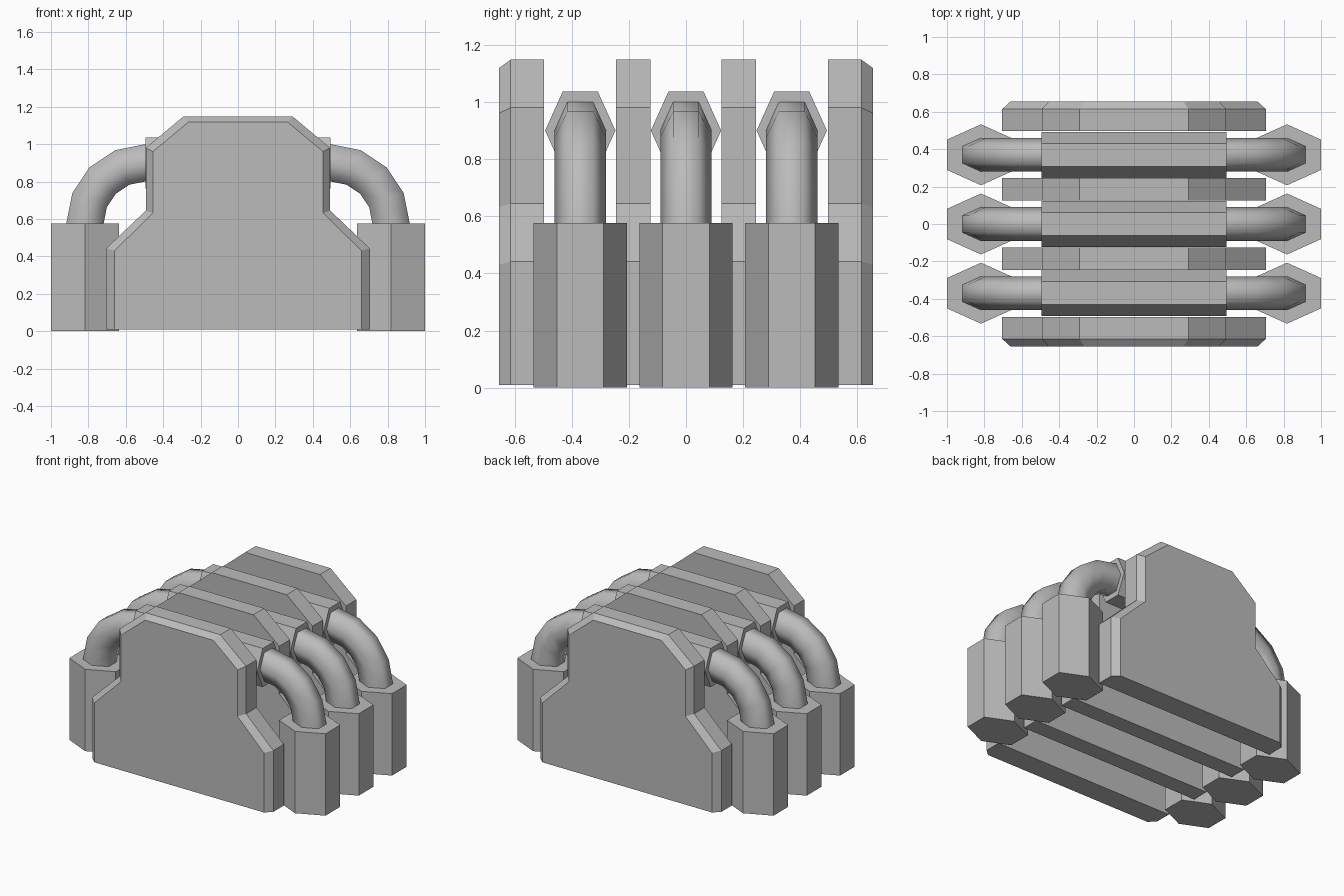
import bpy, bmesh, math
from mathutils import Vector

cube = bpy.data.objects.get("Cube")
if cube:
    bpy.data.objects.remove(cube, do_unlink=True)

grey = bpy.data.materials.new("plain_grey")
grey.use_nodes = True
grey.diffuse_color = (0.5, 0.5, 0.5, 1)
grey.node_tree.nodes["Principled BSDF"].inputs["Base Color"].default_value = (0.5, 0.5, 0.5, 1)


def loft(name, rings, smooth=False):
    """Join matching rings of points with side faces and close both ends."""
    bm = bmesh.new()
    loops = [[bm.verts.new(p) for p in ring] for ring in rings]
    n = len(loops[0])
    for a, b in zip(loops, loops[1:]):
        for i in range(n):
            j = (i + 1) % n
            bm.faces.new((a[i], a[j], b[j], b[i]))
    caps = [bm.faces.new(loops[0]), bm.faces.new(loops[-1])]
    bmesh.ops.recalc_face_normals(bm, faces=bm.faces)
    for f in bm.faces:
        f.smooth = smooth and f not in caps
    mesh = bpy.data.meshes.new(name)
    bm.to_mesh(mesh)
    bm.free()
    mesh.materials.append(grey)
    obj = bpy.data.objects.new(name, mesh)
    bpy.context.collection.objects.link(obj)
    return obj


def hexagon(centre, radius, tall_axis):
    """Six-sided ring with points along y, stretched along tall_axis."""
    side, tall = Vector((0, 1, 0)), Vector(tall_axis)
    stretch = 1.28
    return [Vector(centre) + side * radius * math.cos(math.radians(60 * k))
            + tall * radius * stretch * math.sin(math.radians(60 * k)) for k in range(6)]


def plate_ring(half, y):
    """Symmetrical stepped outline at depth y."""
    pts = half + [(-x, z) for x, z in reversed(half)]
    return [(x, y, z) for x, z in pts]


# Stepped plates: plain inner ones, bevelled outer ones
outline = [(0.705, 0.01), (0.705, 0.442), (0.493, 0.645), (0.493, 0.98), (0.292, 1.148)]
inset = [(0.66, 0.01), (0.66, 0.43), (0.455, 0.632), (0.455, 0.96), (0.265, 1.118)]

for s, label in ((-1, "front"), (1, "back")):
    loft(label + "_inner_plate", [plate_ring(outline, s * y) for y in (0.125, 0.245)])
    loft(label + "_end_plate", [plate_ring(outline, s * 0.497),
                                plate_ring(outline, s * 0.614),
                                plate_ring(inset, s * 0.655)])

# Cross bars with a column and a bent pipe on each side
BAR_Z, COLUMN_X, COLUMN_TOP, BAR_END = 0.9, 0.818, 0.577, 0.495
BEND = COLUMN_X - BAR_END
for y, row in ((-0.37, "front"), (0, "middle"), (0.37, "back")):
    loft(row + "_cross_bar",
         [hexagon((x, y, BAR_Z), 0.123, (0, 0, 1)) for x in (-BAR_END, BAR_END)])
    for s, side in ((1, "left"), (-1, "right")):
        loft(f"{row}_{side}_column",
             [hexagon((s * COLUMN_X, y, z), 0.163, (1, 0, 0)) for z in (0, COLUMN_TOP)])
        rings = []
        for k in range(5):
            a = math.radians(22.5 * k)
            out = Vector((s * math.cos(a), 0, math.sin(a)))
            rings.append(hexagon(Vector((s * BAR_END, y, COLUMN_TOP)) + out * BEND, 0.09, out))
        loft(f"{row}_{side}_pipe", rings, smooth=True)
